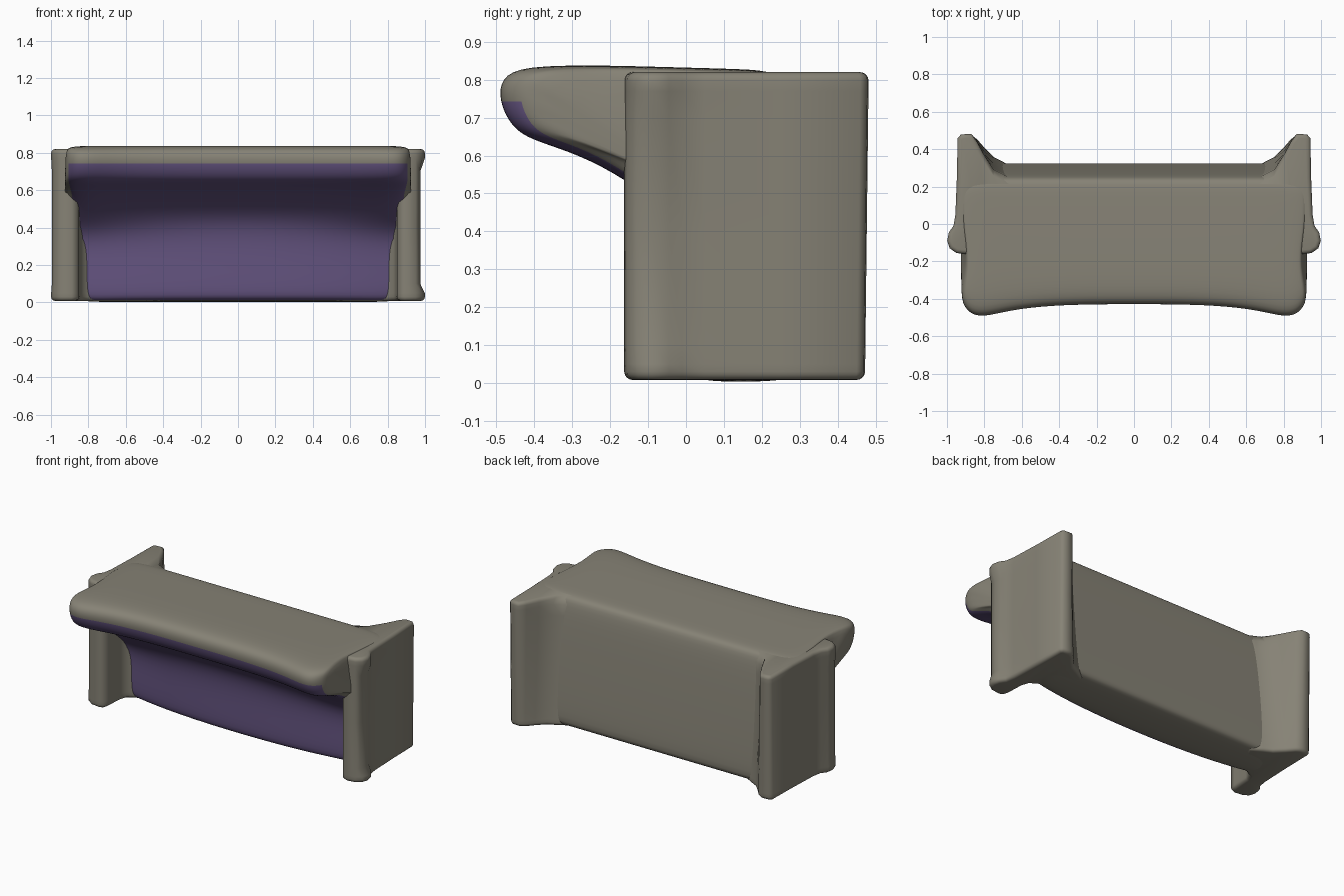
import bpy, bmesh
from math import exp

if "Cube" in bpy.data.objects:
    bpy.data.objects.remove(bpy.data.objects["Cube"])


def material(name, rgb):
    m = bpy.data.materials.new(name)
    m.diffuse_color = (*rgb, 1)
    m.use_nodes = True
    m.node_tree.nodes["Principled BSDF"].inputs["Base Color"].default_value = m.diffuse_color
    return m


TAUPE = material("taupe", (0.24, 0.225, 0.18))
PURPLE = material("purple", (0.13, 0.09, 0.22))


def loft(name, rings):
    """Skin a list of closed rings and cap both ends."""
    bm = bmesh.new()
    loops = [[bm.verts.new(p) for p in ring] for ring in rings]
    n = len(loops[0])
    for a, b in zip(loops, loops[1:]):
        for i in range(n):
            j = (i + 1) % n
            bm.faces.new((a[i], a[j], b[j], b[i]))
    bm.faces.new(loops[0])
    bm.faces.new(loops[-1])
    bmesh.ops.recalc_face_normals(bm, faces=bm.faces[:])
    mesh = bpy.data.meshes.new(name)
    bm.to_mesh(mesh)
    bm.free()
    mesh.materials.append(TAUPE)
    mesh.materials.append(PURPLE)
    ob = bpy.data.objects.new(name, mesh)
    bpy.context.collection.objects.link(ob)
    for p in mesh.polygons:
        p.use_smooth = True
    return ob


# Body: side profile (y, z) of the sloping back box and the overhanging top
profile = [(0.33, 0.04), (0.315, 0.01), (0.13, 0.0), (0.005, 0.01),
           (-0.015, 0.04), (-0.015, 0.2), (-0.02, 0.36), (-0.06, 0.46),
           (-0.15, 0.535), (-0.26, 0.605), (-0.36, 0.64), (-0.405, 0.675),
           (-0.432, 0.745), (-0.428, 0.805), (-0.38, 0.838), (-0.2, 0.838),
           (0.0, 0.832), (0.16, 0.828), (0.23, 0.822), (0.255, 0.79),
           (0.28, 0.6), (0.31, 0.3)]
# Sections across x: (x, extra reach of the lip, shrink at the rounded ends)
half = [(0.25, 0.0, 1), (0.5, 0.01, 1), (0.68, 0.035, 1), (0.8, 0.065, 1),
        (0.87, 0.062, 0.98), (0.91, 0.035, 0.93), (0.928, 0.01, 0.84)]
sections = [(-x, e, s) for x, e, s in reversed(half)] + [(0, 0, 1)] + half


def section(x, extra, s):
    ring = []
    for y, z in profile:
        if y < 0.05 and z < 0.4:
            y += 0.085 * abs(x / 0.85) ** 2.5      # front panel bows forward
        y -= extra * max(0, (-y - 0.12) / 0.3)
        # slight notch where the counter top meets the side panels
        notch = 1 - 0.04 * exp(-((y + 0.19) / 0.07) ** 2)
        ring.append((x * notch, -0.08 + (y + 0.08) * s, 0.74 + (z - 0.74) * s))
    return ring


body = loft("counter_body", [section(*s) for s in sections])
# Purple front panel and underside of the overhang
for p in body.data.polygons:
    c = p.center
    front = c.y < 0.1 and 0.02 < c.z < 0.5
    under = c.y < -0.05 and 0.4 < c.z < 0.73
    if (front or under) and abs(c.x) < 0.9:
        p.material_index = 1
sub = body.modifiers.new("smooth", "SUBSURF")
sub.levels = sub.render_levels = 2

# Side panels: plan outline (x, y) with a flange in front and a flared back
outline = [(0.62, 0.29), (0.7, 0.335), (0.75, 0.36), (0.8, 0.41), (0.84, 0.455),
           (0.87, 0.477), (0.925, 0.474), (0.943, 0.455), (0.947, 0.25),
           (0.955, 0.05), (0.965, -0.01), (0.99, -0.045), (0.999, -0.09),
           (0.985, -0.13), (0.95, -0.155), (0.89, -0.163), (0.86, -0.15),
           (0.85, -0.11), (0.845, 0.0), (0.83, 0.045), (0.79, 0.07),
           (0.7, 0.09)]


def side_panel(name, side, waist):
    rings = []
    for z, pinch in ((0.008, 0), (0.05, 0), (0.1, 1), (0.4, 1), (0.7, 1), (0.77, 0), (0.82, 0)):
        ring = []
        for x, y in outline:
            if x > 0.96:
                x -= waist * pinch * (x - 0.95) / 0.05
            if y > 0.4 and x > 0.85:
                y += 0.012 * (z - 0.4)
            elif y > 0.2 and x < 0.85:
                # inner fillet follows the slope of the back
                y -= 0.09 * z * min(1, (0.86 - x) / 0.1)
                y -= 0.03 * (z > 0.8) * (x < 0.8)
            ring.append((side * x, y, z))
        rings.append(ring)
    ob = loft(name, rings)
    bev = ob.modifiers.new("round_edges", "BEVEL")
    bev.width = 0.022
    bev.segments = 4
    bev.limit_method = "ANGLE"
    bev.angle_limit = 1.1
    return ob


side_panel("left_side_panel", -1, 0.004)
side_panel("right_side_panel", 1, 0.025)
